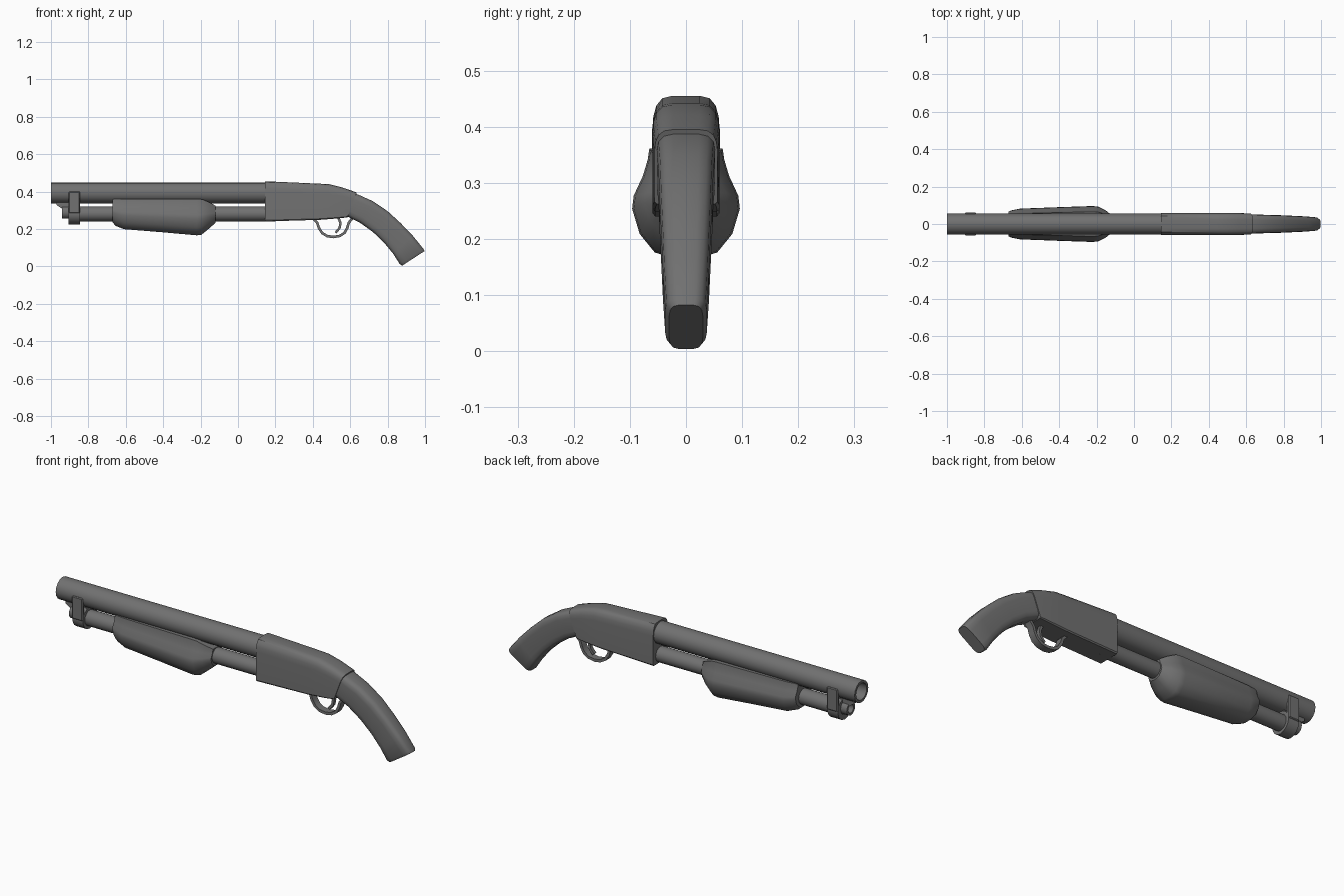
import bpy, bmesh, math
from mathutils import Vector

cube = bpy.data.objects.get("Cube")
if cube:
    bpy.data.objects.remove(cube, do_unlink=True)

GREY = (0.165, 0.165, 0.165, 1)
mat = bpy.data.materials.new("gunmetal grey")
mat.use_nodes = True
mat.diffuse_color = GREY
bsdf = mat.node_tree.nodes["Principled BSDF"]
bsdf.inputs["Base Color"].default_value = GREY
bsdf.inputs["Roughness"].default_value = 0.6


def finish(bm, name, angle=35):
    bmesh.ops.recalc_face_normals(bm, faces=bm.faces[:])
    mesh = bpy.data.meshes.new(name)
    bm.to_mesh(mesh)
    bm.free()
    mesh.materials.append(mat)
    ob = bpy.data.objects.new(name, mesh)
    bpy.context.collection.objects.link(ob)
    bpy.ops.object.select_all(action='DESELECT')
    ob.select_set(True)
    bpy.context.view_layer.objects.active = ob
    bpy.ops.object.shade_smooth_by_angle(angle=math.radians(angle))
    return ob


def skin(name, rings, angle=35, cap=True, closed=False):
    """Join rings of points into one surface."""
    bm = bmesh.new()
    loops = [[bm.verts.new(p) for p in ring] for ring in rings]
    n = len(loops[0])
    pairs = list(zip(loops, loops[1:]))
    if closed:
        pairs.append((loops[-1], loops[0]))
    for a, b in pairs:
        for i in range(n):
            j = (i + 1) % n
            bm.faces.new((a[i], a[j], b[j], b[i]))
    if cap and not closed:
        bm.faces.new(loops[0])
        bm.faces.new(loops[-1])
    return finish(bm, name, angle)


def loft(name, stations, half, angle=35):
    """Stations: bottom x, z, top x, z, half width. Half: side outline from bottom to top."""
    outline = half + [(-y, v) for y, v in reversed(half)]
    rings = []
    for bx, bz, tx, tz, w in stations:
        rings.append([(bx + (tx - bx) * v, y * w, bz + (tz - bz) * v) for y, v in outline])
    return skin(name, rings, angle)


def lathe(name, z, profile, sides=16, closed=False):
    """Turn (x, radius) pairs around a lengthwise axis at height z."""
    turn = [2 * math.pi * i / sides for i in range(sides)]
    rings = [[(x, r * math.cos(t), z + r * math.sin(t)) for t in turn] for x, r in profile]
    return skin(name, rings, closed=closed)


def sweep(name, path, width, thick):
    """Sweep a flat strap along an (x, z) path."""
    pts = [Vector((x, 0, z)) for x, z in path]
    rings = []
    for i, p in enumerate(pts):
        d = (pts[min(i + 1, len(pts) - 1)] - pts[max(i - 1, 0)]).normalized()
        n = Vector((-d.z, 0, d.x)) * thick / 2
        s = Vector((0, width / 2, 0))
        rings.append([p + n + s, p + n - s, p - n - s, p - n + s])
    return skin(name, rings)


def box(name, x, y, z, size, bevel=0.004):
    bm = bmesh.new()
    bmesh.ops.create_cube(bm, size=1)
    for v in bm.verts:
        v.co = Vector((x, y, z)) + Vector([c * s for c, s in zip(v.co, size)])
    bmesh.ops.bevel(bm, geom=bm.edges[:], offset=bevel, segments=1, affect='EDGES')
    return finish(bm, name)


# Hollow barrel and magazine tube
lathe("barrel", 0.393, [(-1, 0.043), (-1, 0.056), (0.2, 0.056), (0.2, 0.043)], closed=True)
lathe("barrel_plug", 0.393, [(-0.8, 0.044), (-0.78, 0.044)])
lathe("magazine_tube", 0.281, [(-0.88, 0.04), (0.2, 0.04)])

# Front clamp: ring round the tube, side straps up to the barrel, open cap and lug
lathe("clamp_ring", 0.281, [(-0.905, 0.03), (-0.905, 0.056), (-0.845, 0.056), (-0.845, 0.03)], closed=True)
for side, label in ((1, "left"), (-1, "right")):
    box("clamp_strap_" + label, -0.875, side * 0.051, 0.342, (0.06, 0.02, 0.116))
lathe("magazine_cap", 0.289, [(-0.94, 0.022), (-0.94, 0.034), (-0.89, 0.034), (-0.89, 0.022)], closed=True)
lathe("magazine_cap_plug", 0.289, [(-0.91, 0.024), (-0.89, 0.024)])
loft("barrel_lug", [(-0.97, 0.328, -0.97, 0.345, 0.018), (-0.94, 0.308, -0.94, 0.345, 0.018),
                    (-0.85, 0.305, -0.85, 0.345, 0.018)], [(1, 0), (1, 1)])

# Pump handle with a bulging belly
pump = [(0.25, 0), (0.58, 0.05), (0.86, 0.22), (1, 0.45), (0.97, 0.57), (0.8, 0.75), (0.71, 0.9), (0.68, 1)]
loft("pump_handle", [
    (-0.67, 0.235, -0.67, 0.358, 0.066), (-0.655, 0.217, -0.655, 0.361, 0.073),
    (-0.61, 0.199, -0.61, 0.361, 0.082), (-0.4, 0.182, -0.4, 0.361, 0.09),
    (-0.22, 0.166, -0.22, 0.361, 0.096), (-0.195, 0.169, -0.19, 0.358, 0.093),
    (-0.155, 0.202, -0.15, 0.341, 0.074), (-0.12, 0.233, -0.12, 0.324, 0.048)], pump, 40)

# Receiver with rounded top edges
body = [(0.92, 0), (1, 0.03), (1, 0.72), (0.97, 0.83), (0.88, 0.92), (0.7, 0.98), (0.4, 1)]
loft("receiver", [
    (0.145, 0.24, 0.145, 0.455, 0.06), (0.44, 0.249, 0.44, 0.442, 0.06),
    (0.48, 0.252, 0.49, 0.439, 0.06), (0.54, 0.257, 0.56, 0.421, 0.059),
    (0.585, 0.262, 0.635, 0.395, 0.056)], body)

# Curved grip with rounded section, tapering to the butt
grip = [(0.45, 0), (0.75, 0.03), (0.94, 0.11), (1, 0.25), (1, 0.75), (0.94, 0.89), (0.75, 0.97), (0.45, 1)]
loft("grip", [
    (0.57, 0.27, 0.615, 0.39, 0.052), (0.59, 0.264, 0.64, 0.385, 0.052),
    (0.65, 0.235, 0.72, 0.349, 0.049), (0.72, 0.185, 0.80, 0.295, 0.047),
    (0.78, 0.128, 0.87, 0.231, 0.044), (0.83, 0.067, 0.935, 0.163, 0.041),
    (0.865, 0.012, 0.992, 0.093, 0.037), (0.878, 0.004, 0.998, 0.082, 0.03)], grip, 40)

# Trigger guard and trigger
sweep("trigger_guard", [
    (0.405, 0.252), (0.424, 0.232), (0.432, 0.206), (0.45, 0.178), (0.477, 0.162), (0.51, 0.157),
    (0.545, 0.163), (0.57, 0.18), (0.584, 0.205), (0.592, 0.233), (0.612, 0.258)], 0.036, 0.014)
sweep("trigger", [(0.535, 0.265), (0.548, 0.232), (0.543, 0.205), (0.522, 0.18)], 0.018, 0.013)
